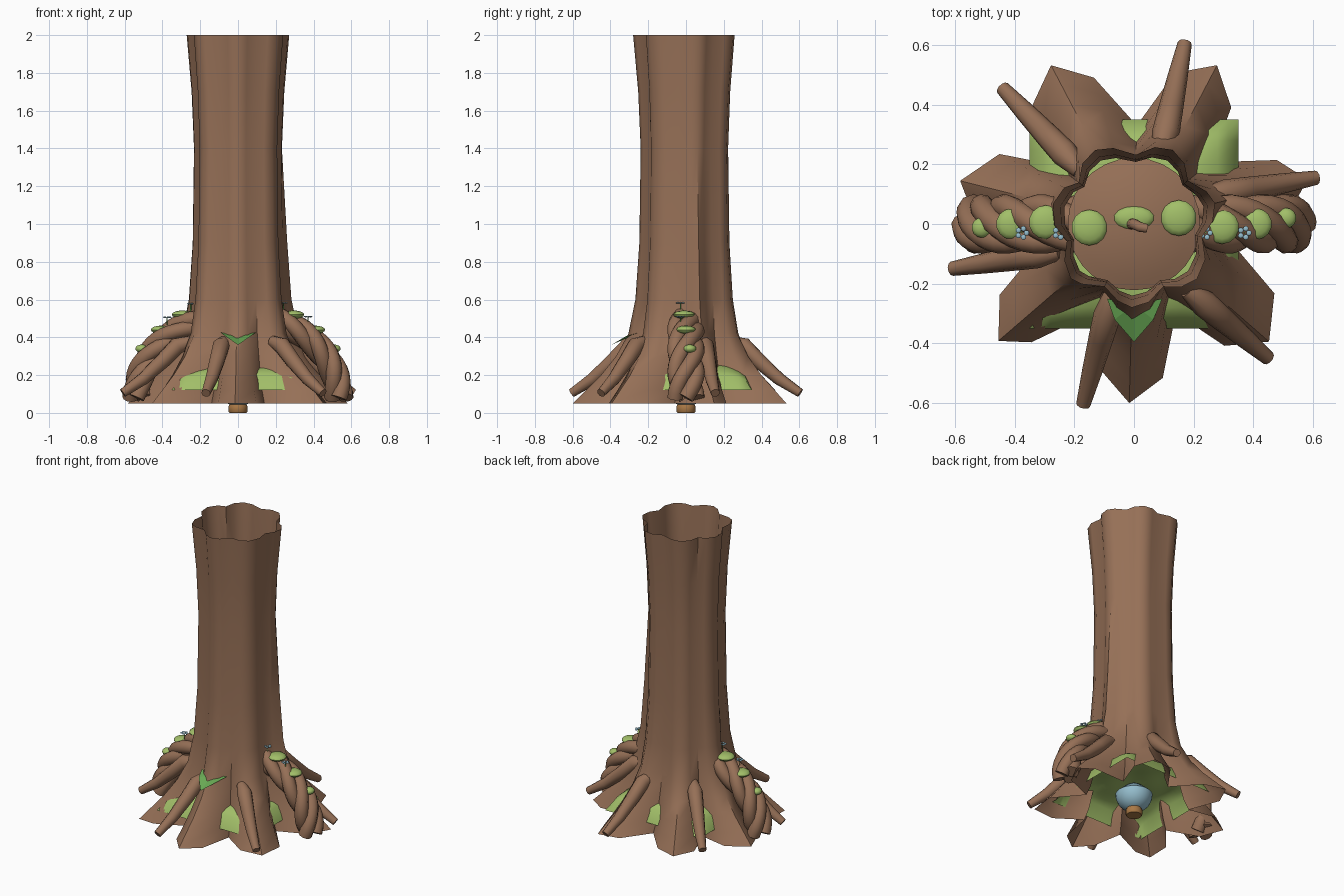
import bpy, bmesh, random
from math import sin, cos, pi, radians, sqrt
from mathutils import Vector

random.seed(4)
if "Cube" in bpy.data.objects:
    bpy.data.objects.remove(bpy.data.objects["Cube"])


def material(name, rgb):
    m = bpy.data.materials.new(name)
    m.use_nodes = True
    m.diffuse_color = (*rgb, 1)
    bsdf = next(n for n in m.node_tree.nodes if n.type == 'BSDF_PRINCIPLED')
    bsdf.inputs["Base Color"].default_value = (*rgb, 1)
    return m


BARK = material("bark brown", (0.305, 0.162, 0.095))
MOSS = material("moss green", (0.36, 0.52, 0.14))
LEAF = material("leaf green", (0.14, 0.40, 0.09))
BLUE = material("pale blue", (0.30, 0.51, 0.61))
TAN = material("warm tan", (0.40, 0.19, 0.06))


def smooth(obj, angle=40):
    bpy.ops.object.select_all(action='DESELECT')
    obj.select_set(True)
    bpy.context.view_layer.objects.active = obj
    bpy.ops.object.shade_smooth_by_angle(angle=radians(angle))


def mesh_object(name, verts, faces, mat, angle=40):
    me = bpy.data.meshes.new(name)
    me.from_pydata(verts, [], faces)
    me.materials.append(mat)
    obj = bpy.data.objects.new(name, me)
    bpy.context.collection.objects.link(obj)
    smooth(obj, angle)
    return obj


def loft(name, rings, mat, angle=40):
    """Skin a list of closed rings of equal length."""
    n = len(rings[0])
    faces = [(r * n + i, r * n + (i + 1) % n, (r + 1) * n + (i + 1) % n, (r + 1) * n + i)
             for r in range(len(rings) - 1) for i in range(n)]
    return mesh_object(name, [v for ring in rings for v in ring], faces, mat, angle)


def lathe(name, profile, mat, segments=24):
    return loft(name, [[(r * cos(2 * pi * i / segments), r * sin(2 * pi * i / segments), z)
                        for i in range(segments)] for r, z in profile], mat)


def tube(name, points, radii, mat, sides=3):
    """Tapered tube along a path, turned into a mesh."""
    cu = bpy.data.curves.new(name, 'CURVE')
    cu.dimensions = '3D'
    cu.bevel_depth = 1
    cu.bevel_resolution = sides
    cu.use_fill_caps = True
    sp = cu.splines.new('POLY')
    sp.points.add(len(points) - 1)
    for p, co, r in zip(sp.points, points, radii):
        p.co = (*co, 1)
        p.radius = r
    cu.materials.append(mat)
    obj = bpy.data.objects.new(name, cu)
    bpy.context.collection.objects.link(obj)
    bpy.ops.object.select_all(action='DESELECT')
    obj.select_set(True)
    bpy.context.view_layer.objects.active = obj
    bpy.ops.object.convert(target='MESH')
    smooth(bpy.context.object)


def pad(name, centre, size, mat):
    bm = bmesh.new()
    bmesh.ops.create_uvsphere(bm, u_segments=14, v_segments=8, radius=1)
    me = bpy.data.meshes.new(name)
    for v in bm.verts:
        v.co = Vector(centre) + Vector([a * b for a, b in zip(v.co, size)])
    bm.to_mesh(me)
    bm.free()
    me.materials.append(mat)
    obj = bpy.data.objects.new(name, me)
    bpy.context.collection.objects.link(obj)
    smooth(obj)


# Hollow trunk: seven buttress lobes, flaring at the foot (height, tip, valley)
LOBES = 7
profile = [(0.05, 0.60, 0.33), (0.12, 0.53, 0.30), (0.2, 0.45, 0.28), (0.3, 0.37, 0.26),
           (0.42, 0.305, 0.24), (0.6, 0.268, 0.228), (0.9, 0.247, 0.215),
           (1.4, 0.24, 0.208), (1.7, 0.253, 0.215), (2.0, 0.28, 0.232)]
shape = [1, 0.72, 0, 0.66]
wobble = [random.uniform(-0.05, 0.05) for i in range(LOBES * 4)]
rings = []
for z, tip, valley in profile:
    ring = []
    for i in range(LOBES * 4):
        a = -pi / 2 + 2 * pi * i / (LOBES * 4) + wobble[i]
        r = valley + (tip - valley) * shape[i % 4]
        if i == 4 * 2 and 0.4 < z < 1.2:
            r *= 1.09
        ring.append((r * cos(a), r * sin(a), z))
    rings.append(ring)
loft("trunk", rings, BARK, 50)

# Domed floor inside the trunk with a small bent stalk
lathe("inner_floor", [(0.222 * k / 6, 0.65 - 0.045 * (k / 6) ** 2) for k in range(6, -1, -1)], BARK, 28)
tube("inner_stalk", [(-0.01, 0, 0.63), (0, 0, 0.69), (0.02, -0.01, 0.71), (0.045, -0.015, 0.71)],
     [0.02, 0.018, 0.017, 0.015], BARK)

# Free roots leaning outwards from the trunk: (base xy, tip xy)
roots = [((-0.18, 0.18), (-0.44, 0.455)), ((0.09, 0.23), (0.17, 0.605)),
         ((0.23, 0.09), (0.61, 0.155)), ((0.18, -0.22), (0.45, -0.45)),
         ((-0.07, -0.23), (-0.17, -0.605)), ((-0.25, -0.09), (-0.61, -0.15))]
for base, tip in roots:
    path = []
    for t, z in ((0, 0.38), (0.2, 0.355), (0.4, 0.28), (0.7, 0.18), (1, 0.105)):
        path.append((base[0] + (tip[0] - base[0]) * t, base[1] + (tip[1] - base[1]) * t, z))
    tube("leaning_root", path, [0.03, 0.046, 0.042, 0.034, 0.024], BARK)

# Arch of twisted strands running through the trunk
STRANDS, STEPS = 4, 48
for s in range(STRANDS):
    path, radii = [], []
    for k in range(STEPS + 1):
        t = pi * k / STEPS
        turn = 2 * pi * s / STRANDS + 5 * t
        off = 0.035 * cos(turn)
        path.append(((0.535 + off) * cos(t), 0.058 * sin(turn), 0.08 + (0.44 + off) * sin(t)))
        radii.append(0.042)
    tube("arch_strand", path, radii, BARK)


def arch_top(x):
    return 0.165 + 0.45 * sqrt(max(0, 1 - (x / 0.55) ** 2))


# Moss pads and little flowers along the arch
for x, y, z, r in ((0.15, 0.02, 0.64, 0.06), (0.295, -0.01, 0.52, 0.057),
                   (0.41, 0, 0.44, 0.052), (0.51, 0.02, 0.34, 0.034)):
    pad("moss_pad_left", (x, y, z), (r, r, 0.022), MOSS)
    pad("moss_pad_right", (-x, -y * 0.6, z), (r, r, 0.022), MOSS)
pad("moss_pad_middle", (0, 0.02, 0.645), (0.068, 0.04, 0.02), MOSS)

for x in (-0.375, -0.25, 0.24, 0.37):
    z = arch_top(x) + 0.012
    for k in range(5):
        a = 2 * pi * k / 5
        pad("flower_petal", (x + 0.015 * cos(a), -0.03 + 0.015 * sin(a), z),
            (0.009, 0.009, 0.004), BLUE)
    tube("flower_stem", [(x, -0.03, z - 0.04), (x, -0.03, z)], [0.003, 0.003], LEAF, 1)

# Mossy mound under the trunk: square sheet with rounded sides
N, HALF = 20, 0.35
verts = []
for j in range(N + 1):
    for i in range(N + 1):
        u, v = 2 * i / N - 1, 2 * j / N - 1
        rise = (1 - abs(u) ** 5) * (1 - abs(v) ** 5)
        bump = 0.012 * sin(7 * u + 1) * cos(6 * v) * rise
        verts.append((HALF * u, HALF * v, 0.12 + 0.13 * sqrt(rise) + bump))
faces = [(j * (N + 1) + i, j * (N + 1) + i + 1, (j + 1) * (N + 1) + i + 1, (j + 1) * (N + 1) + i)
         for j in range(N) for i in range(N)]
mesh_object("moss_mound", verts, faces, MOSS)

# Folded leaf draped over the front buttress
leaf = [(-0.09, -0.25, 0.425), (-0.065, -0.32, 0.405), (0, -0.395, 0.36),
        (0.065, -0.32, 0.405), (0.095, -0.25, 0.425), (0, -0.27, 0.415)]
mesh_object("front_leaf", leaf, [(0, 1, 5), (1, 2, 5), (2, 3, 5), (3, 4, 5)], LEAF, 10)

# Hanging bowl with a stub beneath the mound
lathe("blue_bowl", [(0.112 * cos(a), 0.145 + 0.11 * sin(a))
                    for a in (-pi / 2 * (1 - k / 8) for k in range(9))] + [(0.05, 0.2), (0, 0.21)], BLUE)
lathe("bowl_stub", [(0, 0), (0.045, 0), (0.05, 0.006), (0.05, 0.034), (0.045, 0.045), (0, 0.045)], TAN)
